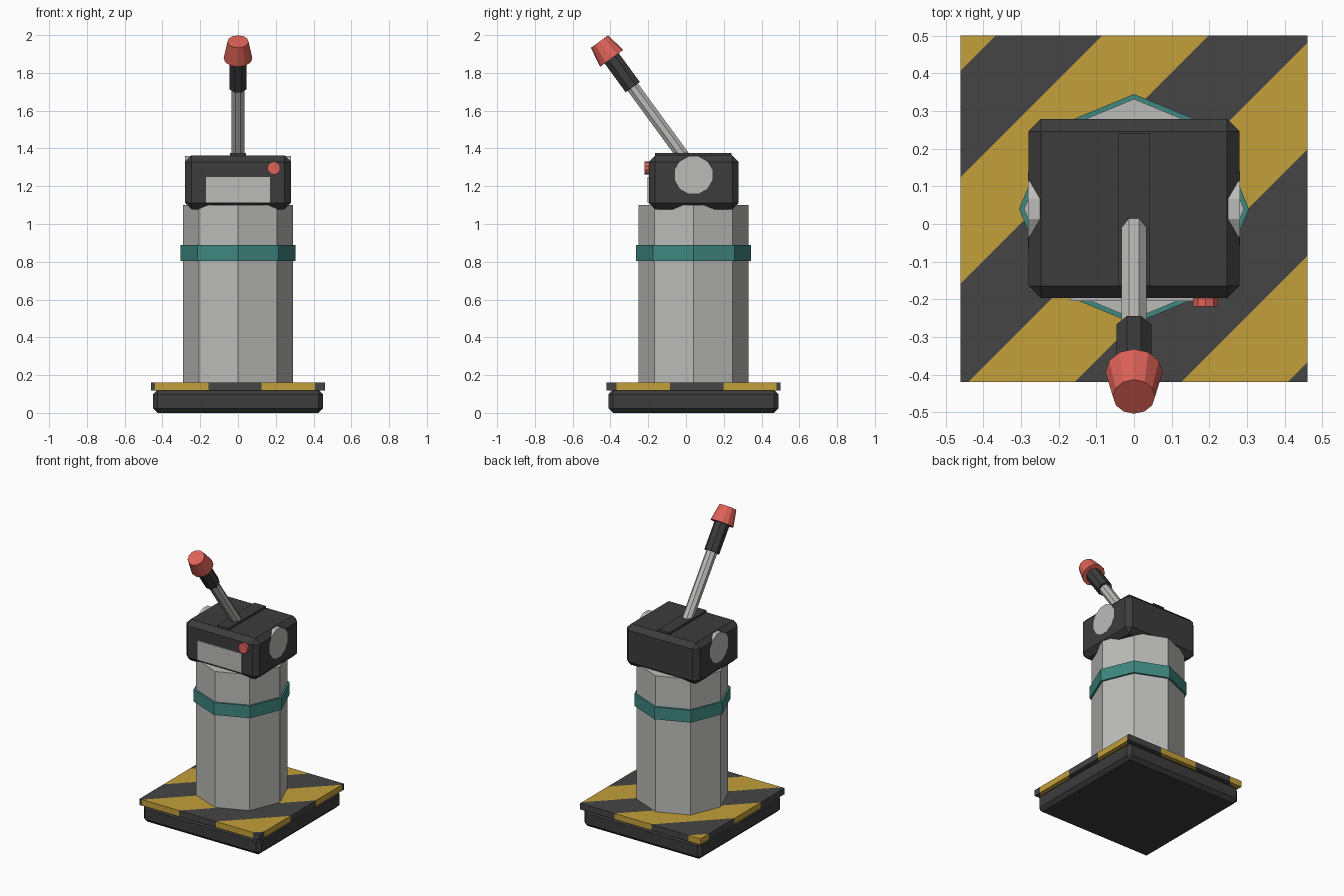
import bpy, bmesh, math
from mathutils import Matrix, Vector

if "Cube" in bpy.data.objects:
    bpy.data.objects.remove(bpy.data.objects["Cube"])


def srgb(*c):
    return [((v + 0.055) / 1.055) ** 2.4 if v > 0.04 else v / 12.92 for v in c] + [1.0]


def material(name, *c):
    m = bpy.data.materials.new(name)
    m.diffuse_color = srgb(*c)
    m.use_nodes = True
    m.node_tree.nodes["Principled BSDF"].inputs["Base Color"].default_value = m.diffuse_color
    return m


CHARCOAL = material("charcoal", 0.235, 0.235, 0.235)
STRIPE_GREY = material("stripe grey", 0.27, 0.27, 0.27)
YELLOW = material("warning yellow", 0.765, 0.625, 0.225)
STEEL = material("light steel", 0.735, 0.735, 0.725)
RED = material("red", 0.87, 0.385, 0.345)
TEAL = material("teal", 0.25, 0.53, 0.505)

CY = 0.04  # depth centre of base, column and head


def finish(name, bm, *mats):
    bmesh.ops.recalc_face_normals(bm, faces=bm.faces)
    mesh = bpy.data.meshes.new(name)
    bm.to_mesh(mesh)
    bm.free()
    for m in mats:
        mesh.materials.append(m)
    ob = bpy.data.objects.new(name, mesh)
    bpy.context.collection.objects.link(ob)
    return ob


def box_bmesh(lo, hi):
    lo, hi = Vector(lo), Vector(hi)
    bm = bmesh.new()
    bmesh.ops.create_cube(bm, size=1, matrix=Matrix.Translation((lo + hi) / 2)
                          @ Matrix.Diagonal((*(hi - lo), 1)))
    return bm


def box(name, lo, hi, mat, chamfer=0):
    bm = box_bmesh(lo, hi)
    if chamfer:
        bmesh.ops.bevel(bm, geom=bm.edges[:], offset=chamfer, segments=1, affect='EDGES')
    return finish(name, bm, mat)


def prism(name, start, end, r1, r2, sides, mat, turn=0):
    """Faceted cylinder or cone between two points."""
    start, end = Vector(start), Vector(end)
    axis = end - start
    bm = bmesh.new()
    bmesh.ops.create_cone(bm, cap_ends=True, segments=sides, radius1=r1, radius2=r2,
                          depth=axis.length)
    rot = Vector((0, 0, 1)).rotation_difference(axis).to_matrix().to_4x4()
    bm.transform(Matrix.Translation((start + end) / 2) @ rot @ Matrix.Rotation(turn, 4, 'Z'))
    return finish(name, bm, mat)


# Foot and striped warning plate
box("foot", (-0.45, CY - 0.45, 0), (0.45, CY + 0.45, 0.122), CHARCOAL, 0.024)

PERIOD, PHASE = 0.565, -0.02
bm = box_bmesh((-0.46, CY - 0.46, 0.118), (0.46, CY + 0.46, 0.16))
for i in range(-4, 5):
    u = PHASE + i * PERIOD / 2
    bmesh.ops.bisect_plane(bm, geom=bm.verts[:] + bm.edges[:] + bm.faces[:],
                           plane_co=(u, 0, 0), plane_no=(1, -1, 0))
for f in bm.faces:
    c = f.calc_center_median()
    f.material_index = int((c.x - c.y - PHASE) % PERIOD < PERIOD / 2)
finish("warning_plate", bm, STRIPE_GREY, YELLOW)

# Octagonal column and its band
prism("column", (0, CY, 0.15), (0, CY, 1.1), 0.292, 0.292, 8, STEEL)
prism("column_band", (0, CY, 0.805), (0, CY, 0.89), 0.305, 0.305, 8, TEAL)

# Control head with slot plate, side discs, front panel and button
box("control_head", (-0.28, -0.197, 1.078), (0.28, 0.279, 1.362), CHARCOAL, 0.033)
box("lever_slot_plate", (-0.043, -0.165, 1.35), (0.043, 0.242, 1.376), CHARCOAL)
for side, name in ((-1, "left_disc"), (1, "right_disc")):
    prism(name, (side * 0.2, CY, 1.26), (side * 0.281, CY, 1.26), 0.103, 0.103, 12,
          STEEL, math.radians(15))
box("front_panel", (-0.17, -0.204, 1.115), (0.17, -0.19, 1.25), STEEL)
prism("button", (0.19, -0.19, 1.296), (0.19, -0.219, 1.296), 0.035, 0.035, 10, RED)

# Tilted lever: rod, grip and knob share one axis
tilt = math.radians(36.2)
axis = Vector((0, -math.sin(tilt), math.cos(tilt)))
pivot = Vector((0, -0.026, 1.375))
eighth = math.radians(22.5)
for name, a, b, r1, r2, sides, mat, turn in (
        ("lever_rod", -0.05, 0.45, 0.036, 0.036, 8, STEEL, eighth),
        ("lever_grip", 0.433, 0.64, 0.05, 0.05, 8, CHARCOAL, eighth),
        ("lever_knob", 0.622, 0.732, 0.076, 0.056, 12, RED, 0)):
    prism(name, pivot + axis * a, pivot + axis * b, r1, r2, sides, mat, turn)
